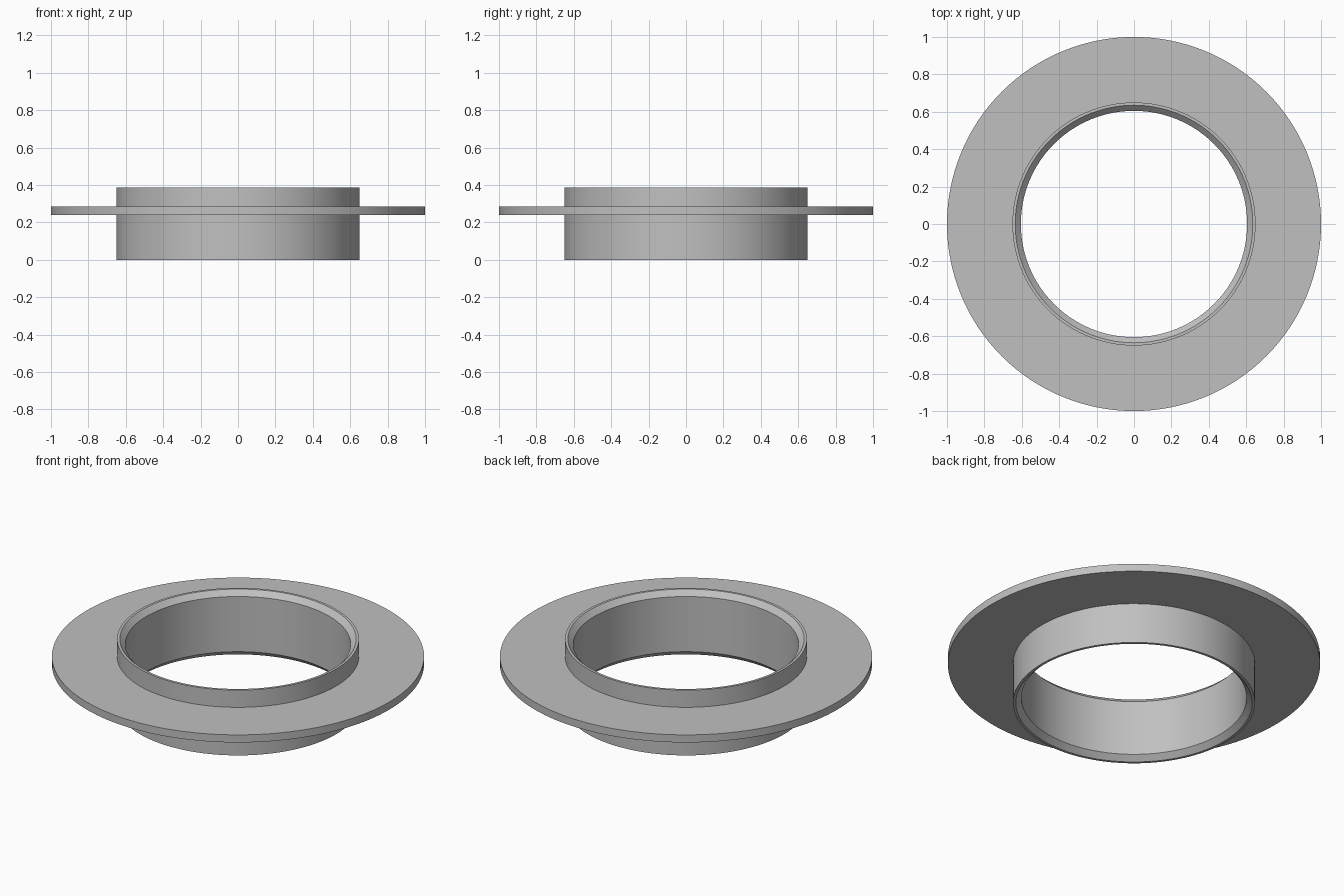
import bpy, bmesh, math
from mathutils import Matrix

cube = bpy.data.objects.get("Cube")
if cube:
    bpy.data.objects.remove(cube, do_unlink=True)

SEGMENTS = 128

grey = bpy.data.materials.new("plain grey")
grey.use_nodes = True
colour = (0.53, 0.53, 0.53, 1)
grey.diffuse_color = colour
grey.node_tree.nodes["Principled BSDF"].inputs["Base Color"].default_value = colour


def lathe(name, profile):
    """Turn a closed (radius, height) profile around the z axis."""
    bm = bmesh.new()
    rings = []
    for i in range(SEGMENTS):
        turn = Matrix.Rotation(math.tau * i / SEGMENTS, 3, "Z")
        rings.append([bm.verts.new(turn.col[0] * r + turn.col[2] * z) for r, z in profile])
    for i, ring in enumerate(rings):
        after = rings[(i + 1) % SEGMENTS]
        for j in range(len(profile)):
            k = (j + 1) % len(profile)
            bm.faces.new((ring[j], after[j], after[k], ring[k]))
    bmesh.ops.recalc_face_normals(bm, faces=bm.faces)
    mesh = bpy.data.meshes.new(name)
    bm.to_mesh(mesh)
    bm.free()
    mesh.materials.append(grey)
    obj = bpy.data.objects.new(name, mesh)
    bpy.context.collection.objects.link(obj)
    bpy.ops.object.select_all(action="DESELECT")
    obj.select_set(True)
    bpy.context.view_layer.objects.active = obj
    bpy.ops.object.shade_smooth_by_angle(angle=math.radians(30))
    return obj


# Collar with chamfered bore at both ends, and the thin flange around it
bore, lip, outer, rim = 0.605, 0.635, 0.65, 1.0
top, chamfer = 0.387, 0.03
flange_low, flange_high = 0.24, 0.285
lathe("flanged_collar", [
    (bore, chamfer), (lip, 0), (outer, 0),
    (outer, flange_low), (rim, flange_low), (rim, flange_high), (outer, flange_high),
    (outer, top), (lip, top), (bore, top - chamfer),
])
